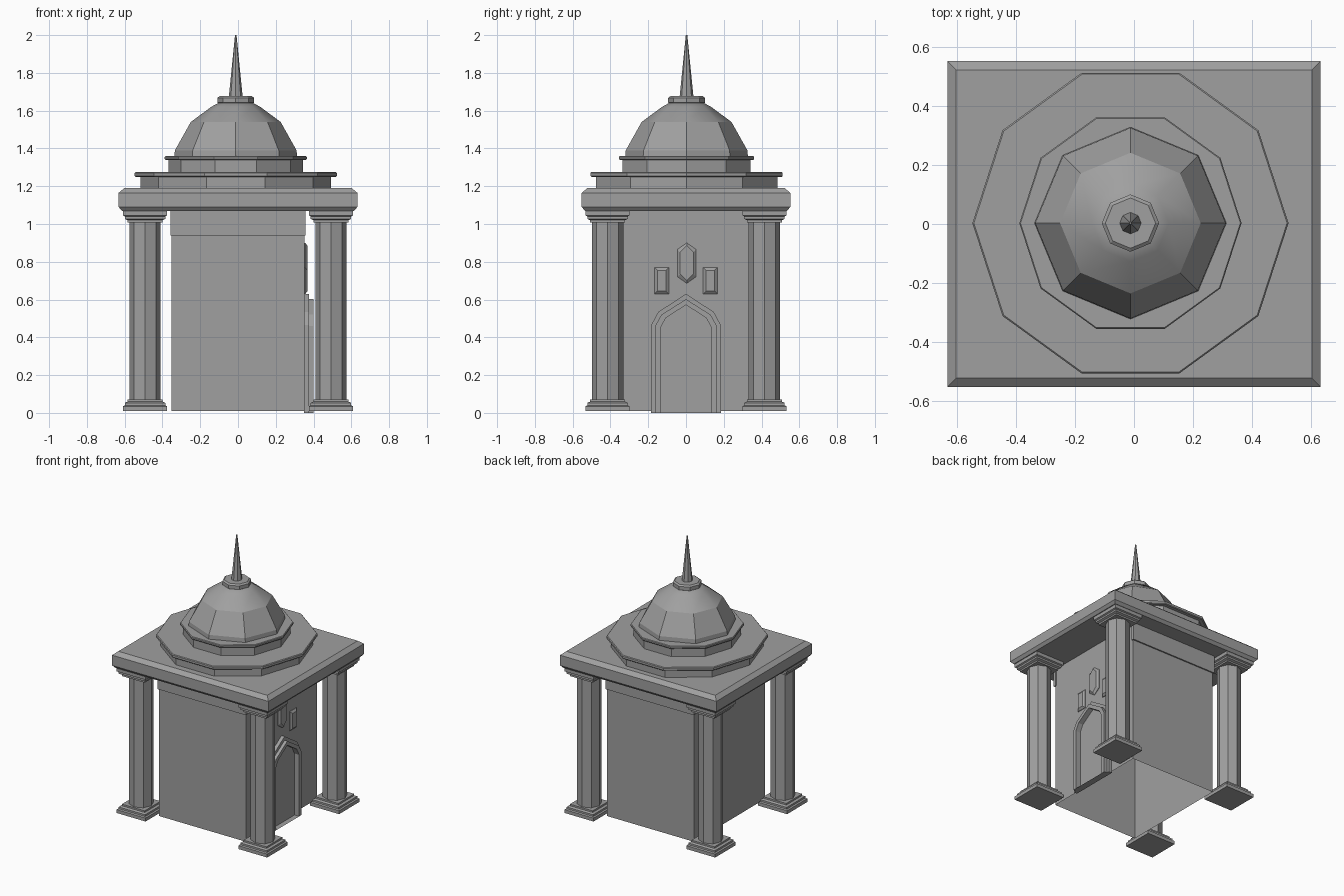
import bpy, bmesh, math

cube = bpy.data.objects.get("Cube")
if cube:
    bpy.data.objects.remove(cube)

stone = bpy.data.materials.new("grey_stone")
stone.use_nodes = True
GREY = (0.35, 0.35, 0.35, 1)
stone.diffuse_color = GREY
stone.node_tree.nodes["Principled BSDF"].inputs["Base Color"].default_value = GREY


def loft(name, rings, cap_start=True, cap_end=True):
    """Join equal-length rings of points into one object."""
    bm = bmesh.new()
    loops = [[bm.verts.new(p) for p in ring] for ring in rings]
    for a, b in zip(loops, loops[1:]):
        n = len(a)
        for i in range(n):
            j = (i + 1) % n
            bm.faces.new((a[i], a[j], b[j], b[i]))
    if cap_start:
        bm.faces.new(loops[0][::-1])
    if cap_end:
        bm.faces.new(loops[-1])
    bmesh.ops.recalc_face_normals(bm, faces=bm.faces)
    mesh = bpy.data.meshes.new(name)
    bm.to_mesh(mesh)
    bm.free()
    mesh.materials.append(stone)
    obj = bpy.data.objects.new(name, mesh)
    bpy.context.collection.objects.link(obj)
    return obj


def lathe(name, profile, sides, cx, cy):
    """Faceted solid of revolution; profile is (radius, height)."""
    turn = math.tau / sides
    return loft(name, [[(cx + r * math.cos(turn * i), cy + r * math.sin(turn * i), z)
                        for i in range(sides)] for r, z in profile])


def rect(hx, hy, z, cx=0, cy=0):
    return [(cx - hx, cy - hy, z), (cx + hx, cy - hy, z),
            (cx + hx, cy + hy, z), (cx - hx, cy + hy, z)]


# Room: walls with an open underside
WALL_X, WALL_Y = 0.352, 0.41
loft("room_walls", [rect(WALL_X, WALL_Y, 0.01), rect(WALL_X, WALL_Y, 1.07)], False, False)
for side, label in ((-1, "front"), (1, "back")):
    loft(label + "_wall_band", [rect(0.358, 0.01, z, 0, side * WALL_Y) for z in (0.94, 1.07)])

# Roof slab with bevelled rim
loft("roof_slab", [rect(0.615, 0.535, 1.07), rect(0.632, 0.552, 1.09),
                   rect(0.632, 0.552, 1.165), rect(0.602, 0.522, 1.19)])

# Corner columns with stepped square feet and capitals
STEPS = [(0.117, 0.0), (0.117, 0.025), (0.107, 0.03), (0.107, 0.043),
         (0.092, 0.05), (0.092, 0.062)]
for sx, xname in ((-1, "right"), (1, "left")):
    for sy, yname in ((-1, "front"), (1, "back")):
        tag = yname + "_" + xname
        cx, cy = sx * 0.492, sy * 0.415
        lathe(tag + "_column", [(0.083, 0.05), (0.083, 1.03)], 8, cx, cy)
        loft(tag + "_foot", [rect(h, h, 0.01 + z, cx, cy) for h, z in STEPS])
        loft(tag + "_capital", [rect(h, h, 1.07 - z, cx, cy) for h, z in STEPS])

# Ten-sided drums and ledges
CX, CY = -0.012, 0.003
lathe("lower_drum", [(0.505, 1.18), (0.505, 1.25)], 10, CX, CY)
lathe("lower_ledge", [(0.53, 1.25), (0.535, 1.255), (0.535, 1.27), (0.53, 1.275)], 10, CX, CY)
lathe("upper_drum", [(0.357, 1.27), (0.357, 1.34)], 10, CX, CY)
lathe("upper_ledge", [(0.372, 1.34), (0.376, 1.345), (0.376, 1.355), (0.372, 1.36)], 10, CX, CY)

# Dome: faceted lower band, smooth crown
dome = lathe("dome", [(0.325, 1.355), (0.322, 1.39), (0.238, 1.54), (0.13, 1.62),
                      (0.09, 1.642)], 8, CX, CY)
for face in dome.data.polygons:
    face.use_smooth = face.center.z > 1.54
lathe("finial_base", [(0.085, 1.635), (0.097, 1.642), (0.097, 1.668), (0.085, 1.677)], 8, CX, CY)
lathe("spire", [(0.037, 1.67), (0.004, 2.0)], 8, CX, CY)


def arch(half, shoulder, peak, x):
    """Pointed doorway outline in the plane of the left wall."""
    bend = shoulder + (peak - shoulder) * 0.42
    right = [(-half, 0), (-half, shoulder), (-half * 0.8, bend)]
    pts = right + [(0, peak)] + [(-y, z) for y, z in right[::-1]]
    return [(x, y, z) for y, z in pts]


# Doorway: two-step raised frame around a recessed door
OUTER, MIDDLE, INNER = (0.184, 0.465, 0.63), (0.163, 0.46, 0.602), (0.135, 0.45, 0.572)
loft("door_frame", [arch(*OUTER, 0.35), arch(*OUTER, 0.377), arch(*MIDDLE, 0.377),
                    arch(*MIDDLE, 0.4), arch(*INNER, 0.4), arch(*INNER, 0.362)], False, False)
loft("door_panel", [arch(*INNER, 0.352), arch(*INNER, 0.362)])


def plaque(name, outline, cy, cz):
    """Raised bevelled panel on the left wall; outline is (y, z) offsets."""
    rings = []
    for x, inset in ((0.35, 0), (0.356, 0), (0.368, 0.015)):
        rings.append([(x, cy + y - math.copysign(inset, y) * (y != 0),
                       cz + z - math.copysign(inset, z)) for y, z in outline])
    return loft(name, rings, False)


# Window panels above the door
BOX = [(-0.038, -0.07), (0.038, -0.07), (0.038, 0.07), (-0.038, 0.07)]
GEM = [(0, -0.107), (0.05, -0.072), (0.05, 0.072), (0, 0.107), (-0.05, 0.072), (-0.05, -0.072)]
plaque("centre_window", GEM, 0.004, 0.793)
plaque("front_window", BOX, -0.129, 0.7)
plaque("back_window", BOX, 0.129, 0.7)

# Rest everything on the ground: door reaches the floor
